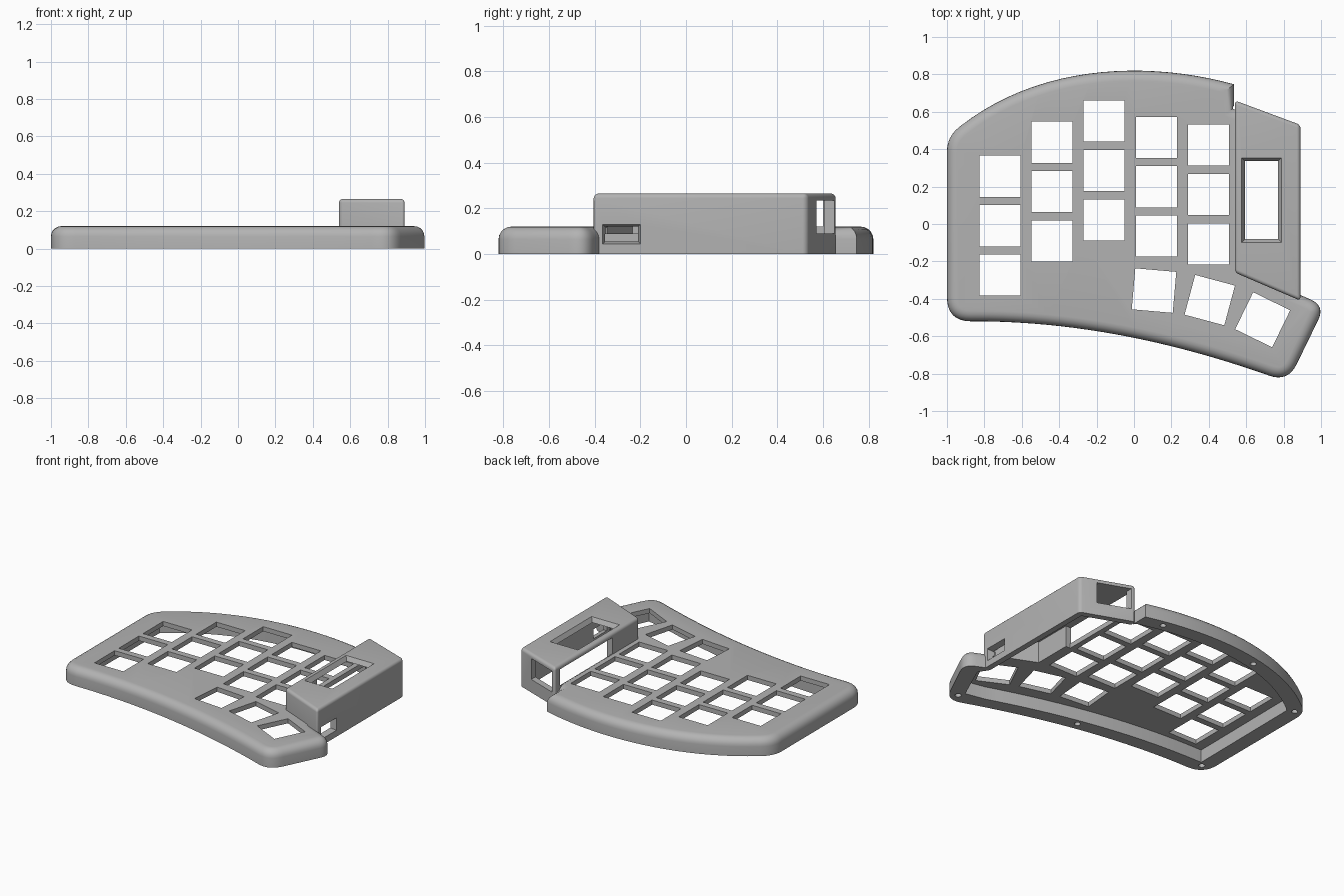
import bpy, bmesh, math
from mathutils import Vector, Matrix
from mathutils.geometry import interpolate_bezier

if "Cube" in bpy.data.objects:
    bpy.data.objects.remove(bpy.data.objects["Cube"])

grey = bpy.data.materials.new("matte grey plastic")
grey.use_nodes = True
COLOUR = (0.45, 0.45, 0.45, 1)
grey.diffuse_color = COLOUR
grey.node_tree.nodes["Principled BSDF"].inputs["Base Color"].default_value = COLOUR


def rounded(points):
    """Outline with (x, y, cut) corners eased into curves; plain (x, y) stay sharp."""
    out = []
    for i, p in enumerate(points):
        v = Vector(p[:2])
        if len(p) < 3:
            out.append(v)
            continue
        a = Vector(points[i - 1][:2]) - v
        b = Vector(points[(i + 1) % len(points)][:2]) - v
        a, b = a.normalized() * p[2], b.normalized() * p[2]
        for k in range(9):
            t = k / 8
            out.append(v + a * (1 - t) ** 2 + b * t ** 2)
    return out


def curve(start, h1, h2, end, n=22):
    return [p[:2] for p in interpolate_bezier(
        *[Vector((*q, 0)) for q in (start, h1, h2, end)], n)]


def prism(name, outline, z0, z1, bevel=0, corners=False, spread=0):
    """Extrude an outline; optionally round its top rim and flare its top."""
    bm = bmesh.new()
    mid = sum((Vector(p) for p in outline), Vector((0, 0))) / len(outline)
    low = [bm.verts.new((p[0], p[1], z0)) for p in outline]
    high = []
    for p in outline:
        d = Vector(p) - mid
        high.append(bm.verts.new((p[0] + math.copysign(spread, d.x),
                                  p[1] + math.copysign(spread, d.y), z1)))
    bm.faces.new(low)
    bm.faces.new(high)
    n = len(low)
    for i in range(n):
        j = (i + 1) % n
        bm.faces.new((low[i], low[j], high[j], high[i]))
    bmesh.ops.recalc_face_normals(bm, faces=bm.faces)
    if bevel:
        edges = [e for e in bm.edges if all(v in high for v in e.verts)
                 or (corners and e.verts[0].co.z != e.verts[1].co.z)]
        bmesh.ops.bevel(bm, geom=edges, offset=bevel, segments=5,
                        profile=0.5, affect='EDGES', clamp_overlap=False)
    mesh = bpy.data.meshes.new(name)
    bm.to_mesh(mesh)
    bm.free()
    obj = bpy.data.objects.new(name, mesh)
    bpy.context.collection.objects.link(obj)
    mesh.materials.append(grey)
    return obj


def combine(target, tool, operation='DIFFERENCE'):
    mod = target.modifiers.new(tool.name, 'BOOLEAN')
    mod.operation, mod.solver, mod.object = operation, 'EXACT', tool
    bpy.context.view_layer.objects.active = target
    bpy.ops.object.modifier_apply(modifier=mod.name)
    bpy.data.objects.remove(tool)


def rect(x0, x1, y0, y1):
    return [(x0, y0), (x1, y0), (x1, y1), (x0, y1)]


def key_hole(x, y, degrees=0):
    turn = Matrix.Rotation(math.radians(degrees), 2)
    h = 0.11
    square = [turn @ Vector(p) + Vector((x, y)) for p in rect(-h, h, -h, h)]
    combine(case, prism("key_cutter", square, 0.02, 0.3))


# Main plate with its curved front and back edges
front_edge = curve((-0.86, -0.52), (-0.3, -0.52), (0.22, -0.635), (0.71, -0.806))
back_edge = curve((0.535, 0.747), (0.08, 0.872), (-0.5, 0.86), (-0.93, 0.522))
outline = rounded([(-1, -0.52, 0.13)] + front_edge[1:] + [
    (0.822, -0.848, 0.11), (1.022, -0.437, 0.085), (0.82, -0.35),
    (0.82, 0.5), (0.535, 0.62)] + back_edge + [(-1, 0.465, 0.08)])
case = prism("keyboard_case", outline, 0, 0.12, 0.055)

# Raised controller housing
housing = prism("controller_housing",
                [(0.54, -0.26), (0.89, -0.41), (0.89, 0.53), (0.54, 0.66)],
                0, 0.265, 0.02, corners=True)
combine(case, housing, 'UNION')

# Hollow underside, leaving a wide rim
cavity = ([(-0.9, -0.42)] + [(p[0], p[1] + 0.1) for p in front_edge[1:-1]]
          + [(0.78, -0.71), (0.895, -0.455), (0.85, -0.385), (0.85, 0.5), (0.55, 0.612)]
          + [(p[0] * 0.96, p[1] - 0.1) for p in back_edge])
combine(case, prism("cavity_cutter", cavity, -0.1, 0.088))

# Housing interior and its opening over the plate
room = [(0.58, -0.235), (0.85, -0.35), (0.85, 0.5), (0.545, 0.613),
        (0.545, 0.03), (0.58, 0.03)]
combine(case, prism("room_cutter", room, -0.1, 0.235))
combine(case, prism("side_opening_cutter", rect(0.5, 0.57, 0.03, 0.6), 0.121, 0.235))

# Flared display window, rear port and flared side port
combine(case, prism("window_cutter", rect(0.6, 0.765, -0.075, 0.33), 0.225, 0.27,
                    spread=0.027))
combine(case, prism("rear_port_cutter", rect(0.567, 0.78, 0.45, 0.8), 0.09, 0.234))
port = prism("side_port_cutter", rect(-0.03, 0.03, -0.07, 0.07), -0.03, 0.025, spread=0.014)
port.data.transform(Matrix.Translation((0.87, -0.282, 0.087))
                    @ Matrix.Rotation(math.radians(90), 4, 'Y'))
combine(case, port)

# Switch holes: five staggered columns and a fanned thumb row
for x, top in ((-0.716, 0.255), (-0.438, 0.437), (-0.16, 0.55), (0.12, 0.463), (0.398, 0.422)):
    for row in range(3):
        key_hole(x, top - 0.264 * row)
key_hole(0.107, -0.356, -5)
key_hole(0.405, -0.407, -15)
key_hole(0.688, -0.512, -26)

# Screw holes in the rim
for x, y in ((-0.93, -0.45), (-0.94, 0.44), (-0.36, 0.73), (0.38, 0.735),
             (0, -0.55), (0.8, -0.755)):
    ring = [(x + 0.02 * math.cos(a * math.tau / 16), y + 0.02 * math.sin(a * math.tau / 16))
            for a in range(16)]
    combine(case, prism("screw_cutter", ring, -0.1, 0.06))

bpy.ops.object.select_all(action='DESELECT')
case.select_set(True)
bpy.context.view_layer.objects.active = case
bpy.ops.object.shade_smooth_by_angle(angle=math.radians(30))
